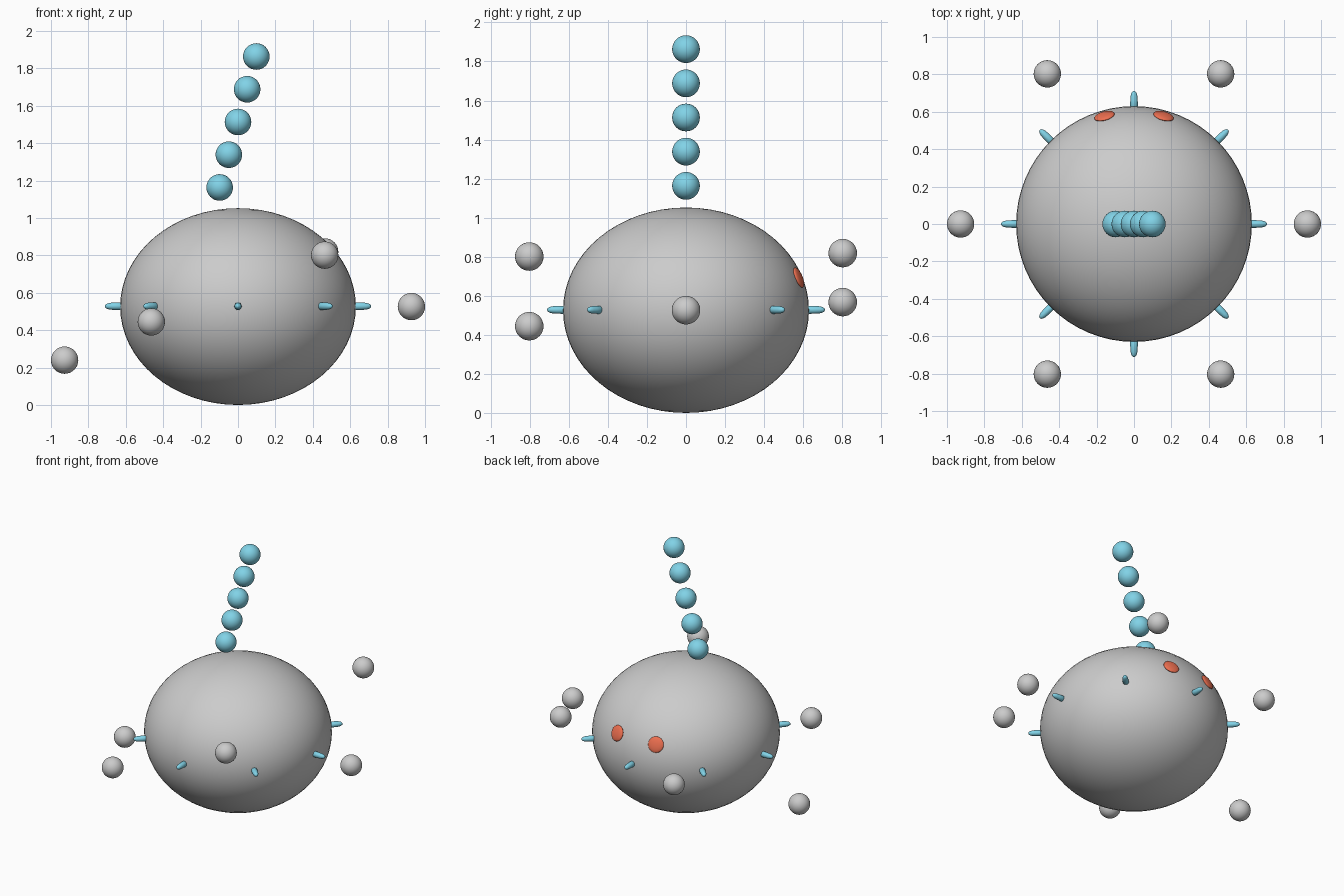
import bpy, bmesh
from math import sin, cos, pi, radians
from mathutils import Vector, Matrix

if "Cube" in bpy.data.objects:
    bpy.data.objects.remove(bpy.data.objects["Cube"])

MID = 0.526          # height of the body centre
RX, RZ = 0.63, 0.526  # body radii


def material(name, rgb):
    m = bpy.data.materials.new(name)
    m.diffuse_color = (*rgb, 1)
    m.use_nodes = True
    m.node_tree.nodes["Principled BSDF"].inputs["Base Color"].default_value = m.diffuse_color
    return m


cyan = material("cyan", (0.22, 0.65, 0.80))
orange = material("orange", (0.85, 0.16, 0.08))


def finish(name, bm, mat=None):
    mesh = bpy.data.meshes.new(name)
    bmesh.ops.recalc_face_normals(bm, faces=bm.faces)
    for f in bm.faces:
        f.smooth = True
    bm.to_mesh(mesh)
    bm.free()
    if mat:
        mesh.materials.append(mat)
    ob = bpy.data.objects.new(name, mesh)
    bpy.context.collection.objects.link(ob)
    return ob


def ball(name, loc, radii, mat=None, normal=(0, 0, 1), segs=32):
    """Ellipsoid whose local z points along normal."""
    bm = bmesh.new()
    bmesh.ops.create_uvsphere(bm, u_segments=segs, v_segments=segs // 2, radius=1)
    ob = finish(name, bm, mat)
    rot = Vector((0, 0, 1)).rotation_difference(Vector(normal)).to_matrix().to_4x4()
    ob.matrix_world = Matrix.Translation(loc) @ rot @ Matrix.Diagonal((*radii, 1))
    return ob


def peg(name, angle):
    """Round-ended peg turned from a profile, pointing outward."""
    bm = bmesh.new()
    profile = [(0.58, 0), (0.58, 0.021), (0.66, 0.020), (0.685, 0.018),
               (0.70, 0.014), (0.709, 0.008), (0.712, 0)]
    verts = [bm.verts.new((x, r, 0)) for x, r in profile]
    edges = [bm.edges.new(p) for p in zip(verts, verts[1:])]
    bmesh.ops.spin(bm, geom=verts + edges, cent=(0, 0, 0), axis=(1, 0, 0),
                   angle=2 * pi, steps=16)
    bmesh.ops.remove_doubles(bm, verts=bm.verts, dist=1e-5)
    ob = finish(name, bm, cyan)
    ob.location.z = MID + 0.002
    ob.rotation_euler.z = angle


# squashed body
ball("body", (0, 0, MID), (RX, RX, RZ), segs=64)

# ring of pegs around the equator
for i in range(8):
    peg(f"peg_{i}", i * pi / 4)

# eyes lying on the back of the body
for side in (-1, 1):
    p = Vector((side * 0.158, 0.577, 0.167))
    n = Vector((p.x / RX**2, p.y / RX**2, p.z / RZ**2)).normalized()
    ball(f"eye_{side}", p + Vector((0, 0, MID)), (0.055, 0.055, 0.016), orange, n)

# leaning stack of balls
for i in range(5):
    ball(f"stack_ball_{i}", (0.049 * (i - 2), 0, 1.513 + 0.175 * (i - 2)),
         (0.071,) * 3, cyan)

# orbiting balls at wavy heights
for i in range(6):
    a = radians(60 * i)
    ball(f"orbit_ball_{i}", (0.927 * cos(a), 0.927 * sin(a), MID + 0.293 * sin(1.5 * i)),
         (0.073,) * 3)
